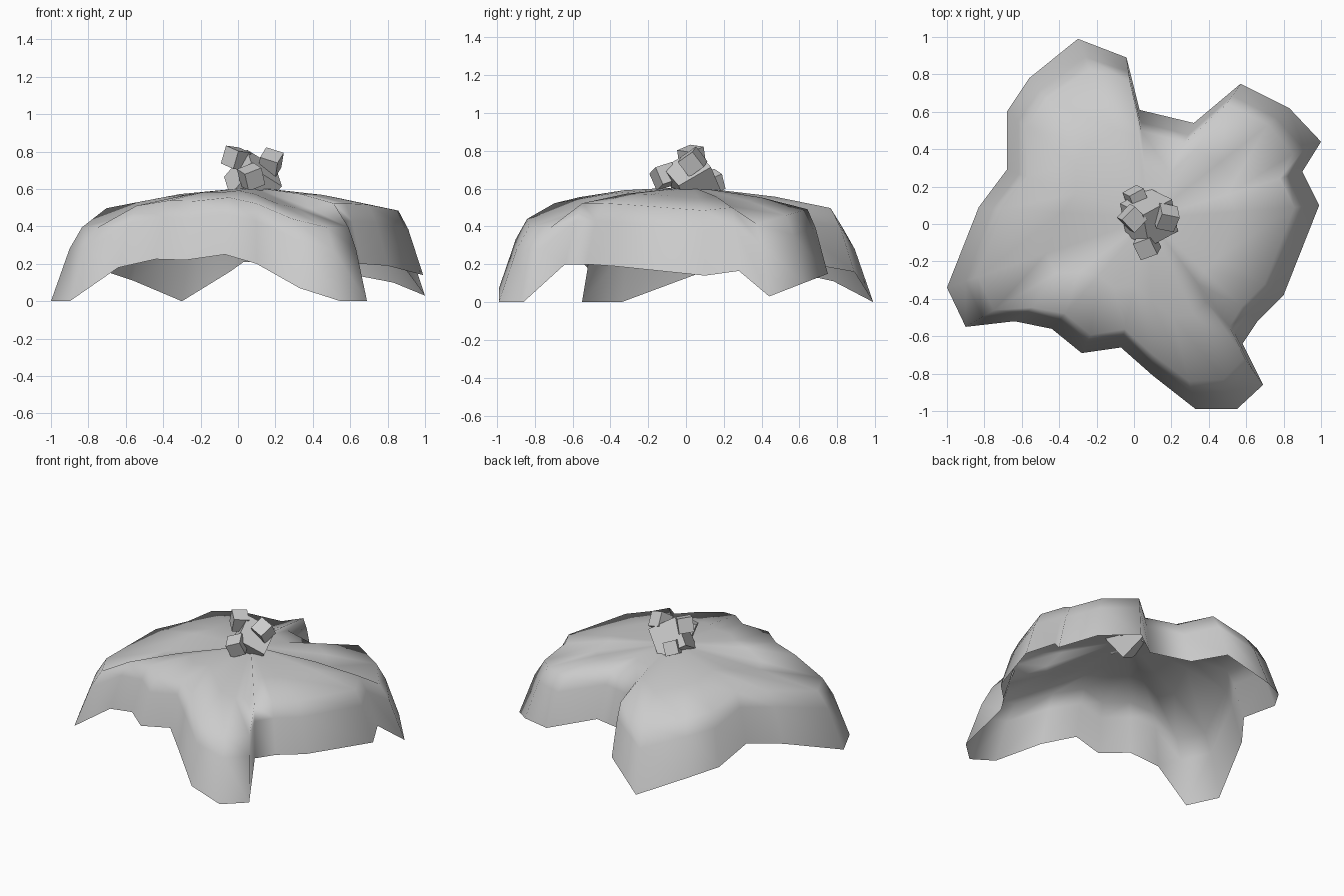
import bpy, bmesh
from mathutils import Vector, Euler

if "Cube" in bpy.data.objects:
    bpy.data.objects.remove(bpy.data.objects["Cube"])

# Canopy rim, counter-clockwise from the right side
RIM = [(.99, .10, .14), (.90, .28, .165), (1.0, .44, .03), (.83, .62, .10), (.57, .75, .15),
       (.32, .54, .20), (.03, .61, .21), (-.04, .89, .16), (-.30, .99, 0), (-.56, .78, .11),
       (-.68, .60, .15), (-.68, .29, .20), (-.83, .09, .16), (-1.0, -.34, 0), (-.90, -.55, 0),
       (-.64, -.52, .18), (-.44, -.56, .225), (-.28, -.69, .22), (-.07, -.66, .25),
       (.10, -.81, .20), (.33, -.99, .07), (.55, -.99, 0), (.69, -.86, 0), (.58, -.64, .20),
       (.66, -.52, .20), (.80, -.38, .19)]
APEX = Vector((.08, .03, .61))


def spoke(x, y, z):
    """Points from near the apex over the fold and down to the rim."""
    rim = Vector((x, y, z))
    length = (rim - APEX).xy.length
    fold_z = .395 + .64 * z

    def at(t, height):
        p = APEX.lerp(rim, t)
        return Vector((p.x, p.y, height))

    inset = (.175 - .3 * z) / length
    fold = at(1 - inset, fold_z)
    middle = APEX.lerp(fold, .6)
    middle.z += .015
    return [middle, fold, at(1 - .6 * inset, z + .71 * (fold_z - z)), rim]


def canopy():
    bm = bmesh.new()
    top = bm.verts.new(APEX)
    cols = [[bm.verts.new(p) for p in spoke(*r)] for r in RIM]
    for a, b in zip(cols, cols[1:] + cols[:1]):
        bm.faces.new((top, a[0], b[0]))
        for k in range(len(a) - 1):
            bm.faces.new((a[k], a[k + 1], b[k + 1], b[k]))
    for f in bm.faces:
        f.smooth = True
    me = bpy.data.meshes.new("leaf_canopy")
    bm.to_mesh(me)
    bm.free()
    bpy.context.collection.objects.link(bpy.data.objects.new("leaf_canopy", me))


def block(name, loc, size, rot):
    bm = bmesh.new()
    bmesh.ops.create_cube(bm, size=size)
    me = bpy.data.meshes.new(name)
    bm.to_mesh(me)
    bm.free()
    ob = bpy.data.objects.new(name, me)
    ob.location, ob.rotation_euler = loc, Euler(rot)
    bpy.context.collection.objects.link(ob)


canopy()
# Cluster of tumbled cubes on top
block("core_block", (.08, .035, .64), .2, (.6, .5, .5))
SMALL = [((-.01, .03, .765), .1, (.3, .1, .8)), ((.175, .035, .742), .1, (.6, .3, -.2)),
         ((.07, -.115, .665), .1, (.3, -.35, .35)), ((.01, .14, .635), .09, (.4, .3, .5))]
for i, (loc, size, rot) in enumerate(SMALL):
    block(f"small_block_{i + 1}", loc, size, rot)
